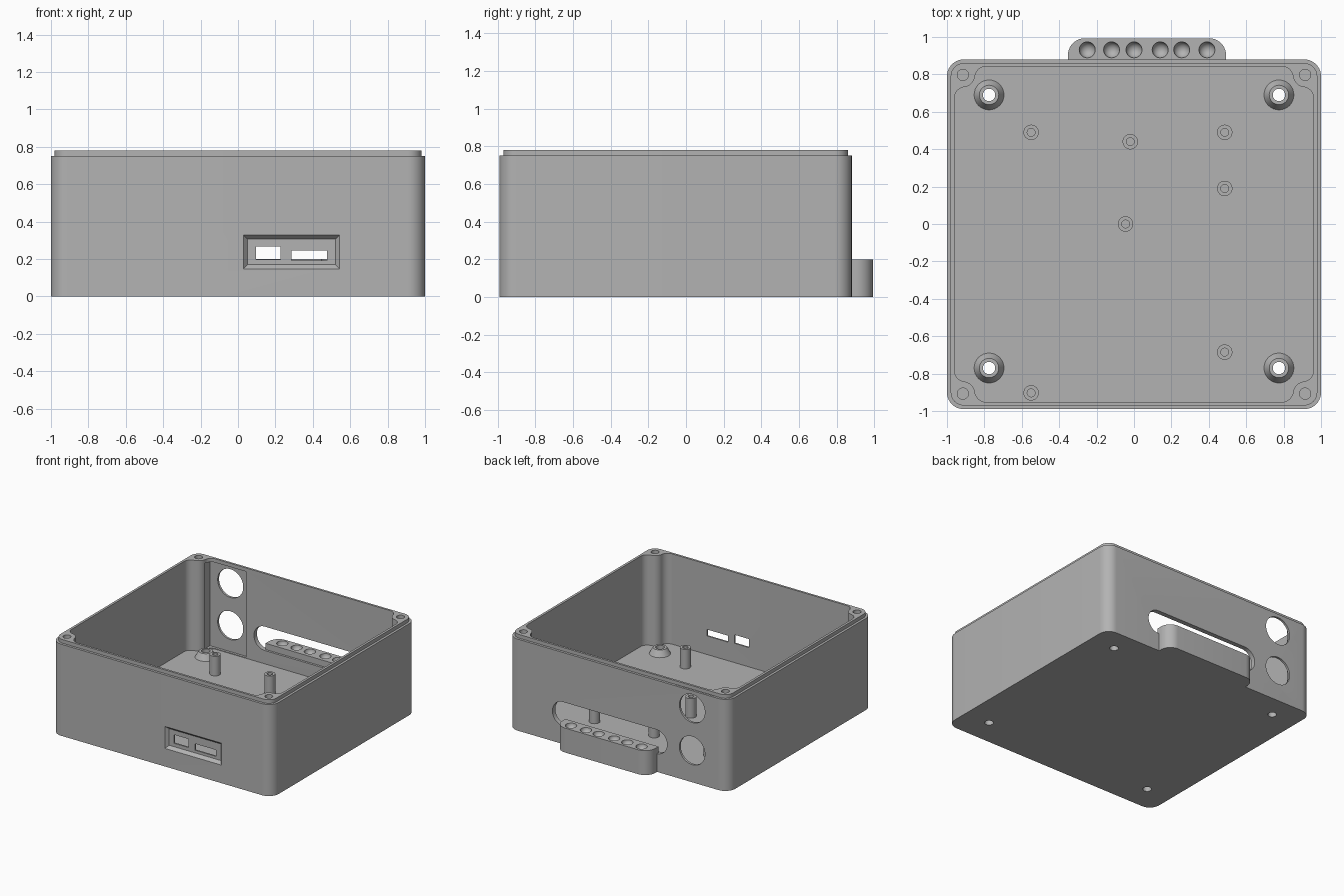
import bpy, bmesh
from math import sin, cos, pi, sqrt, atan2
from mathutils import Vector

cube = bpy.data.objects.get("Cube")
if cube:
    bpy.data.objects.remove(cube)

grey = bpy.data.materials.new("plain_grey")
grey.use_nodes = True
colour = (0.45, 0.45, 0.45, 1)
grey.diffuse_color = colour
grey.node_tree.nodes["Principled BSDF"].inputs["Base Color"].default_value = colour

CY = -0.055           # middle of the box in y
FLOOR, RIM = 0.04, 0.78


def finish(bm, name):
    bmesh.ops.recalc_face_normals(bm, faces=bm.faces)
    mesh = bpy.data.meshes.new(name)
    bm.to_mesh(mesh)
    bm.free()
    mesh.materials.append(grey)
    obj = bpy.data.objects.new(name, mesh)
    bpy.context.collection.objects.link(obj)
    return obj


def loft(name, rings, closed=False):
    """Skin rings of 3D points; cap the ends, or join last to first."""
    bm = bmesh.new()
    vs = [[bm.verts.new(p) for p in ring] for ring in rings]
    n = len(vs[0])
    pairs = list(zip(vs, vs[1:])) + ([(vs[-1], vs[0])] if closed else [])
    for a, b in pairs:
        for i in range(n):
            j = (i + 1) % n
            bm.faces.new((a[i], a[j], b[j], b[i]))
    if not closed:
        bm.faces.new(vs[0])
        bm.faces.new(vs[-1])
    return finish(bm, name)


def arc(cx, cy, r, a0, a1, n=10):
    return [(cx + r * cos(a0 + (a1 - a0) * i / n), cy + r * sin(a0 + (a1 - a0) * i / n))
            for i in range(n + 1)]


def rounded(hx, hy, r):
    pts = []
    for k, (sx, sy) in enumerate(((1, 1), (-1, 1), (-1, -1), (1, -1))):
        pts += arc(sx * (hx - r), sy * (hy - r), r, k * pi / 2, (k + 1) * pi / 2)
    return pts


def at(pts, z, cx=0, cy=0):
    return [(x + cx, y + cy, z) for x, y in pts]


def upright(pts, y, cx, cz):
    return [(x + cx, y, z + cz) for x, z in pts]


def circle(r, n=32):
    return arc(0, 0, r, 0, 2 * pi, n)[:-1]


def lathe(name, profile, x, y):
    return loft(name, [at(circle(r), z, x, y) for r, z in profile], closed=True)


def box(name, x0, x1, y0, y1, z0, z1):
    pts = [(x0, y0), (x1, y0), (x1, y1), (x0, y1)]
    return loft(name, [at(pts, z0), at(pts, z1)])


def boolean(obj, tool, op="DIFFERENCE"):
    mod = obj.modifiers.new("cut", "BOOLEAN")
    mod.operation, mod.solver, mod.object = op, "EXACT", tool
    bpy.context.view_layer.objects.active = obj
    bpy.ops.object.modifier_apply(modifier=mod.name)
    bpy.data.objects.remove(tool)


def cavity_profile(hx, hy, px, py, R, f):
    """Inner wall outline that wraps round a screw pillar in each corner."""
    pillar = Vector((px, py))
    dx, dy = hx - f - px, hy - f - py
    c1 = Vector((hx - f, py - sqrt((R + f) ** 2 - dx ** 2)))
    c2 = Vector((px - sqrt((R + f) ** 2 - dy ** 2), hy - f))
    d1, d2 = pillar - c1, pillar - c2
    a1, a2 = atan2(d1.y, d1.x), atan2(d2.y, d2.x)
    corner = arc(*c1, f, 0, a1) + arc(*pillar, R, a1 + pi, a2 + pi) + arc(*c2, f, a2, pi / 2)
    back = corner[::-1]
    return (corner + [(-x, y) for x, y in back]
            + [(-x, -y) for x, y in corner] + [(x, -y) for x, y in back])


# Outer body with the stepped rim
outer, lip = rounded(1, 0.935, 0.09), rounded(0.98, 0.915, 0.07)
case = loft("case_body", [at(outer, 0, 0, CY), at(outer, 0.75, 0, CY),
                          at(lip, 0.75, 0, CY), at(lip, RIM, 0, CY)])

# Hollow inside
inner = cavity_profile(0.96, 0.897, 0.915, 0.852, 0.065, 0.06)
boolean(case, loft("cavity", [at(inner, FLOOR, 0, CY), at(inner, 1, 0, CY)]))

# Blind screw holes in the corner pillars
for sx in (1, -1):
    for sy in (1, -1):
        boolean(case, loft("screw_hole", [at(circle(0.03), z, sx * 0.915, CY + sy * 0.852)
                                          for z in (0.4, 1)]))

# Thinned panel and two round ports in the back wall
boolean(case, box("panel", -0.857, -0.515, 0.79, 0.862, 0.045, 0.75))
for z in (0.26, 0.605):
    boolean(case, loft("port", [upright(circle(0.116, 48), y, -0.672, z) for y in (0.7, 1)]))

# Long slot in the back wall
slot = rounded(0.52, 0.098, 0.097)
boolean(case, loft("slot", [upright(slot, y, 0.075, 0.247) for y in (0.7, 1)]))

# Cable shelf behind the slot, with round wells
shelf_pts = ([(0.492, 0.86)] + arc(0.402, 0.903, 0.09, 0, pi / 2)
             + arc(-0.263, 0.903, 0.09, pi / 2, pi) + [(-0.353, 0.86)])
shelf = loft("shelf", [at(shelf_pts, 0), at(shelf_pts, 0.2)])
boolean(case, shelf, "UNION")
for x in (-0.25, -0.12, 0, 0.14, 0.255, 0.39):
    bm = bmesh.new()
    bmesh.ops.create_uvsphere(bm, u_segments=24, v_segments=12, radius=0.043)
    bmesh.ops.translate(bm, verts=bm.verts, vec=(x, 0.931, 0.201))
    boolean(case, finish(bm, "well"))

# Bevelled connector recess in the front wall, with two openings
def frame(hx, hz, y):
    return upright([(hx, hz), (-hx, hz), (-hx, -hz), (hx, -hz)], y, 0.286, 0.238)


boolean(case, loft("recess", [frame(0.278, 0.112, -1.015), frame(0.234, 0.068, -0.965)]))
boolean(case, box("wide_port", 0.285, 0.475, -1.1, -0.8, 0.192, 0.245))
boolean(case, box("square_port", 0.095, 0.228, -1.1, -0.8, 0.198, 0.268))

# Conical mounting collars with holes through the floor
parts = [case]
for x in (-0.775, 0.775):
    for y in (0.69, -0.77):
        boolean(case, loft("floor_hole", [at(circle(0.033), z, x, y) for z in (-0.1, 0.1)]))
        parts.append(lathe("mounting_collar", [(0.08, FLOOR), (0.052, 0.09),
                                               (0.033, 0.09), (0.033, FLOOR)], x, y))

# Hollow standoff posts
for x, y in ((-0.55, 0.49), (-0.02, 0.44), (0.485, 0.49), (0.485, 0.19),
             (-0.045, 0), (0.485, -0.685), (-0.55, -0.903)):
    parts.append(lathe("standoff_post", [(0.041, 0.035), (0.041, 0.2),
                                         (0.021, 0.2), (0.021, 0.035)], x, y))

# Smooth curved walls, keep hard edges
bpy.ops.object.select_all(action="DESELECT")
for obj in parts:
    obj.select_set(True)
bpy.context.view_layer.objects.active = case
bpy.ops.object.shade_smooth_by_angle(angle=pi / 6)
